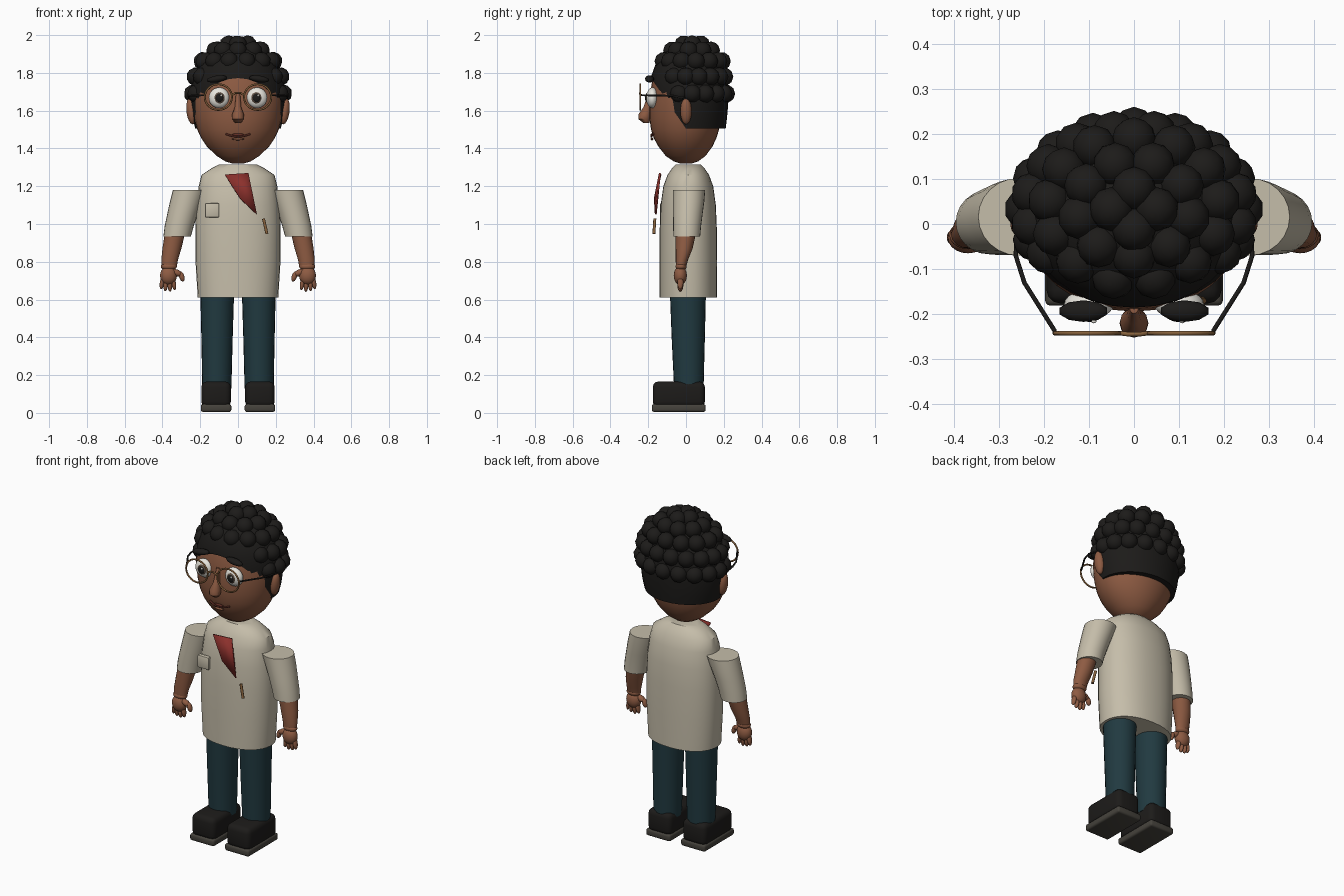
import bpy, bmesh, math
from mathutils import Vector, Matrix

if "Cube" in bpy.data.objects:
    bpy.data.objects.remove(bpy.data.objects["Cube"])


def material(name, rgb):
    m = bpy.data.materials.new(name)
    m.diffuse_color = (*rgb, 1)
    m.use_nodes = True
    m.node_tree.nodes["Principled BSDF"].inputs["Base Color"].default_value = m.diffuse_color
    return m


SKIN = material("skin", (0.27, 0.105, 0.055))
SHIRT = material("shirt", (0.56, 0.51, 0.40))
DENIM = material("denim", (0.015, 0.042, 0.052))
BLACK = material("black", (0.012, 0.011, 0.010))
SOLE = material("sole", (0.06, 0.055, 0.045))
WHITE = material("white", (0.8, 0.78, 0.72))
IRIS = material("iris", (0.10, 0.07, 0.05))
RED = material("red", (0.26, 0.03, 0.025))
BRASS = material("brass", (0.24, 0.12, 0.045))
LIP = material("lip", (0.13, 0.03, 0.02))


def finish(name, bm, mat):
    bmesh.ops.recalc_face_normals(bm, faces=bm.faces)
    me = bpy.data.meshes.new(name)
    bm.to_mesh(me)
    bm.free()
    ob = bpy.data.objects.new(name, me)
    bpy.context.collection.objects.link(ob)
    me.materials.append(mat)
    return ob


def loft_mesh(rings, n, p=2.0):
    """Stack of capped super-ellipse rings: (z, cx, cy, rx, ry)."""
    bm = bmesh.new()
    rows = []
    for z, cx, cy, rx, ry in rings:
        row = []
        for i in range(n):
            a = 2 * math.pi * i / n
            c, s = math.cos(a), math.sin(a)
            row.append(bm.verts.new((cx + rx * math.copysign(abs(c) ** (2 / p), c),
                                     cy + ry * math.copysign(abs(s) ** (2 / p), s), z)))
        rows.append(row)
    for a, b in zip(rows, rows[1:]):
        for i in range(n):
            j = (i + 1) % n
            bm.faces.new((a[i], a[j], b[j], b[i]))
    bm.faces.new(rows[0][::-1])
    bm.faces.new(rows[-1])
    return bm


def loft(name, rings, mat, n=24, p=2.0):
    return finish(name, loft_mesh(rings, n, p), mat)


def ball(name, loc, radii, mat, tilt=0, sub=3):
    bm = bmesh.new()
    m = Matrix.Translation(loc) @ Matrix.Rotation(tilt, 4, 'Y') @ Matrix.Diagonal((*radii, 1))
    bmesh.ops.create_icosphere(bm, subdivisions=sub, radius=1, matrix=m)
    return finish(name, bm, mat)


def box(name, lo, hi, mat, bevel, segs=3):
    bm = bmesh.new()
    lo, hi = Vector(lo), Vector(hi)
    bmesh.ops.create_cube(bm, size=1, matrix=Matrix.Translation((lo + hi) / 2)
                          @ Matrix.Diagonal((*(hi - lo), 1)))
    bmesh.ops.bevel(bm, geom=bm.edges[:], offset=bevel, segments=segs, affect='EDGES', profile=0.5)
    return finish(name, bm, mat)


def tube(name, pts, r, mat, cyclic=False):
    cu = bpy.data.curves.new(name, 'CURVE')
    cu.dimensions = '3D'
    cu.bevel_depth = r
    cu.bevel_resolution = 2
    cu.use_fill_caps = True
    sp = cu.splines.new('POLY')
    sp.points.add(len(pts) - 1)
    for q, co in zip(sp.points, pts):
        q.co = (*co, 1)
    sp.use_cyclic_u = cyclic
    cu.materials.append(mat)
    ob = bpy.data.objects.new(name, cu)
    bpy.context.collection.objects.link(ob)
    return ob


# Head
loft("head", [(1.32, 0, 0, .03, .03), (1.332, 0, 0, .068, .065), (1.36, 0, -.002, .112, .105),
              (1.41, 0, -.003, .165, .143), (1.455, 0, -.005, .195, .166), (1.5, 0, -.005, .216, .180),
              (1.56, 0, -.005, .231, .189), (1.63, 0, -.003, .240, .191), (1.7, 0, 0, .242, .188),
              (1.78, 0, .002, .228, .178), (1.85, 0, .005, .19, .15), (1.92, 0, .005, .11, .09)], SKIN, 32)

# Hair cap, cut along the slanting hairline
bm = loft_mesh([(1.505, 0, .018, .226, .192), (1.56, 0, .02, .24, .197), (1.63, 0, .02, .25, .203),
                (1.7, 0, .018, .252, .206), (1.78, 0, .015, .24, .200), (1.85, 0, .015, .205, .175),
                (1.92, 0, .015, .13, .115), (1.955, 0, .015, .05, .045)], 32)
bmesh.ops.bisect_plane(bm, geom=bm.verts[:] + bm.edges[:] + bm.faces[:], plane_co=(0, -.18, 1.765),
                       plane_no=(0, -.26, -.18), clear_outer=True)
finish("hair_cap", bm, BLACK)

# Curls in rows: height, count, radii, frontmost y
for row, (z, n, rx, ry, ymin) in enumerate([(1.69, 16, .238, .178, -.09), (1.78, 16, .228, .172, -.10),
                                            (1.862, 13, .188, .155, -1), (1.918, 9, .122, .105, -1),
                                            (1.95, 4, .05, .045, -1)]):
    for i in range(n):
        a = 2 * math.pi * (i + .5 * (row % 2)) / n + math.pi / 2
        x, y = rx * math.cos(a), .033 + ry * math.sin(a)
        if y > ymin:
            ball("curl", (x, y, z), (.049, .049, .049), BLACK, a, 2)

# Nose and mouth
loft("nose", [(1.70, 0, -.186, .010, .012), (1.62, 0, -.202, .017, .022), (1.58, 0, -.218, .031, .034),
              (1.555, 0, -.220, .032, .032), (1.535, 0, -.210, .015, .016)], SKIN, 12)
tube("mouth_line", [(.065 * t, -.172 - .012 * (1 - t * t), 1.463 + .014 * t * t)
                    for t in [k / 4 for k in range(-4, 5)]], .005, LIP)
ball("upper_lip", (0, -.182, 1.473), (.032, .006, .007), LIP)
ball("lower_lip", (0, -.180, 1.45), (.032, .007, .007), SKIN)

# Torso and shirt details
loft("shirt", [(.61, 0, .012, .213, .152), (.8, 0, .012, .225, .153), (.98, 0, .012, .226, .151),
               (1.1, 0, .012, .220, .146), (1.2, 0, .012, .208, .132), (1.26, 0, .012, .193, .11),
               (1.295, 0, .012, .14, .086), (1.315, 0, .012, .10, .066)], SHIRT, 32, 2.2)
box("pocket", (-.175, -.138, 1.035), (-.10, -.112, 1.11), SHIRT, .006, 2)
bm = bmesh.new()
v = [bm.verts.new(c) for c in [(-.07, -.14, 1.262), (.055, -.143, 1.27), (.1, -.165, 1.052), (.012, -.17, 1.135)]]
bm.faces.new((v[0], v[3], v[1]))
bm.faces.new((v[1], v[3], v[2]))
flap = finish("red_scarf_flap", bm, RED)
flap.modifiers.new("thickness", 'SOLIDIFY').thickness = .01
tube("pen", [(.135, -.165, 1.028), (.153, -.17, .948)], .008, BRASS)

# Glasses bridge
tube("glasses_bridge", [(-.03, -.242, 1.682), (-.015, -.244, 1.694), (.015, -.244, 1.694), (.03, -.242, 1.682)],
     .005, BRASS)

# Paired parts, s = -1 left and +1 right
for s in (-1, 1):
    # Face
    ball("ear", (s * .247, 0, 1.597), (.026, .030, .070), SKIN, s * .12)
    ball("eye", (s * .1, -.178, 1.668), (.055, .032, .055), WHITE)
    ball("iris", (s * .098, -.198, 1.668), (.031, .016, .033), IRIS)
    ball("pupil", (s * .098, -.206, 1.668), (.022, .011, .024), BLACK)
    ball("eye_glint", (s * .098 + .009, -.216, 1.68), (.006, .004, .006), WHITE, 0, 2)
    ball("eyebrow", (s * .112, -.193, 1.768), (.056, .024, .018), BLACK, s * .15, 2)
    # Glasses
    tube("glasses_rim", [(s * .104 + .072 * math.cos(a), -.242, 1.672 + .068 * math.sin(a))
                         for a in [2 * math.pi * k / 32 for k in range(32)]], .005, BRASS, True)
    tube("glasses_temple", [(s * .175, -.238, 1.682), (s * .243, -.13, 1.68), (s * .262, -.07, 1.678),
                            (s * .258, .02, 1.66)], .005, BLACK)
    # Arm
    loft("sleeve", [(.935, s * .322, .004, .073, .071), (.99, s * .311, .006, .077, .074),
                    (1.06, s * .292, .010, .081, .079), (1.12, s * .274, .014, .086, .083),
                    (1.18, s * .255, .016, .090, .086)], SHIRT, 24)
    loft("forearm", [(.775, s * .364, -.026, .040, .027), (.81, s * .362, -.022, .044, .033),
                     (.87, s * .350, -.010, .050, .045), (.96, s * .332, 0, .054, .055)], SKIN, 16)
    ball("wrist", (s * .366, -.026, .775), (.043, .030, .022), SKIN)
    ball("palm", (s * .368, -.030, .727), (.045, .035, .050), SKIN)
    for k, (x, z) in enumerate([(.402, .690), (.383, .680), (.361, .677), (.340, .685)]):
        ball("finger", (s * x, -.030, z), (.012, .016, .036), SKIN, s * .1 * (k - 1.5))
    ball("thumb_base", (s * .325, -.034, .742), (.032, .018, .017), SKIN, s * -.4)
    ball("thumb_tip", (s * .298, -.034, .722), (.014, .015, .028), SKIN, s * .3)
    # Leg and shoe
    loft("trouser_leg", [(.13, s * .112, .015, .077, .078), (.4, s * .111, .012, .083, .088),
                         (.66, s * .110, .010, .090, .096)], DENIM, 24)
    cx = s * .116
    box("shoe", (cx - .078, -.176, .03), (cx + .078, .10, .166), BLACK, .03)
    box("shoe_sole", (cx - .081, -.181, .005), (cx + .081, .104, .046), SOLE, .012)

# Smooth shading, keeping hard edges
bpy.ops.object.select_all(action='DESELECT')
for ob in bpy.context.scene.objects:
    if ob.type == 'MESH':
        ob.select_set(True)
        bpy.context.view_layer.objects.active = ob
bpy.ops.object.shade_smooth_by_angle(angle=math.radians(40))
